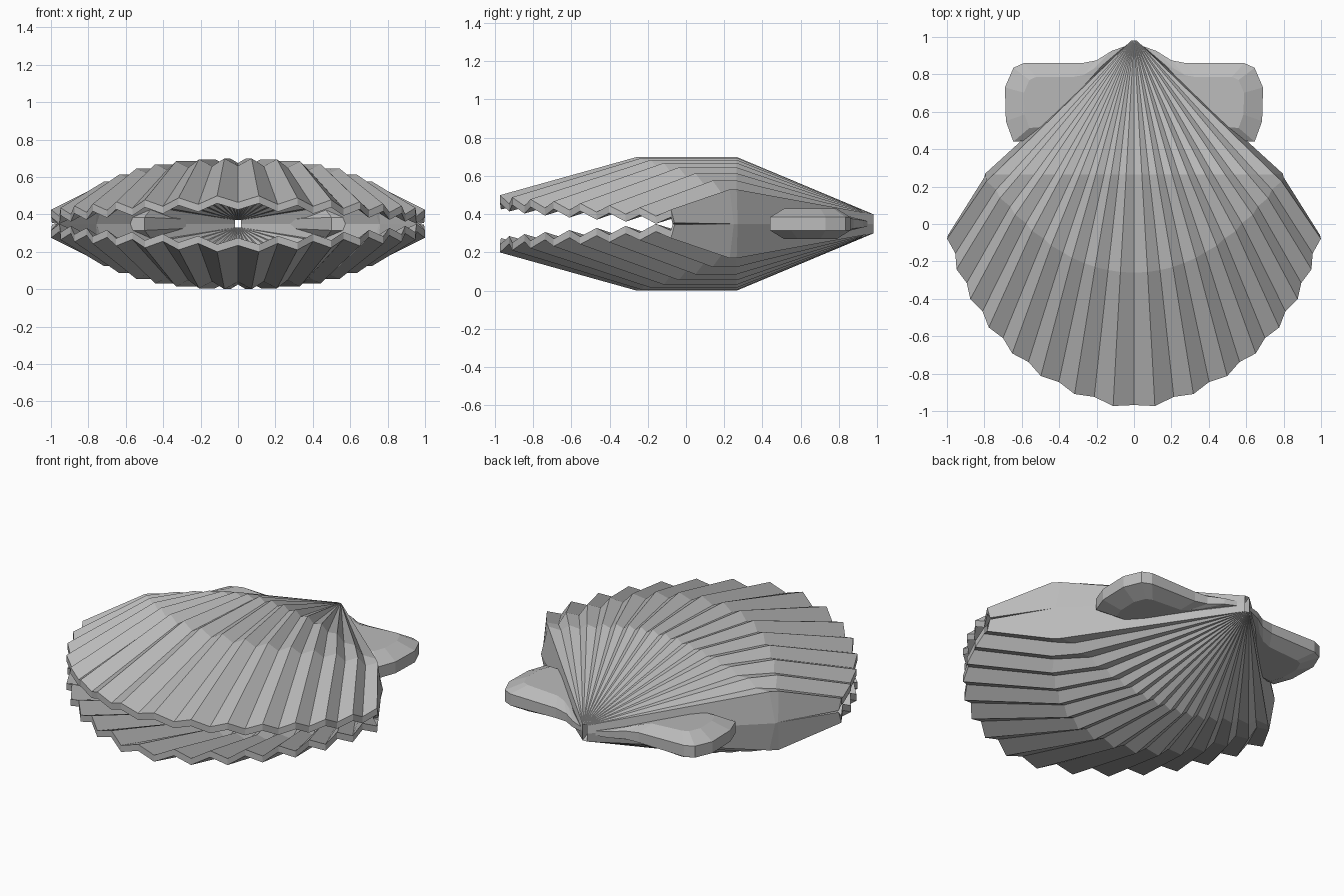
import bpy, bmesh
from math import sin, cos, radians

default = bpy.data.objects.get("Cube")
if default:
    bpy.data.objects.remove(default, do_unlink=True)

MID = 0.35      # height of the plane between the two valves
LAST = 16       # rib columns on each side; odd ones are ridges
HINGE_Y = 0.98

shell_grey = bpy.data.materials.new("shell_grey")
shell_grey.use_nodes = True
shell_grey.diffuse_color = (0.5, 0.5, 0.5, 1)
bsdf = next(n for n in shell_grey.node_tree.nodes if n.type == 'BSDF_PRINCIPLED')
bsdf.inputs["Base Color"].default_value = (0.5, 0.5, 0.5, 1)
bsdf.inputs["Roughness"].default_value = 0.8


def finish(name, bm):
    bmesh.ops.recalc_face_normals(bm, faces=bm.faces[:])
    mesh = bpy.data.meshes.new(name)
    bm.to_mesh(mesh)
    bm.free()
    mesh.materials.append(shell_grey)
    obj = bpy.data.objects.new(name, mesh)
    bpy.context.collection.objects.link(obj)
    return obj


def outer_profile(j):
    """Hinge, shoulder, belly and rim points of one rib column (x, y, height)."""
    if j == LAST:   # smooth flank meeting the middle plane
        return [(0.015, HINGE_Y, 0), (0.795, 0.27, 0), (0.8, 0.25, 0), (0.995, -0.06, 0.005)]
    t = j / 15
    valley = j % 2 == 0
    a = radians(6.6 * j - 0.06 * j * j)
    r = 0.95 + 0.04 * ((j - 7) / 7) ** 2 - 0.022 * valley
    rim_x, rim_y = r * sin(a), -r * cos(a)
    belly_x = rim_x * (0.65 + 0.14 * t * t)
    belly_y = 0.27 - 0.53 * cos(a)
    shoulder_x = belly_x * (HINGE_Y - 0.265) / (HINGE_Y - belly_y)
    top = 0.35 - 0.17 * t ** 2.2
    return [(0.015 * t, HINGE_Y, 0.05),
            (shoulder_x, 0.265, top - 0.025 * valley),
            (belly_x, belly_y, top - 0.04 * valley),
            (rim_x, rim_y, 0.155 - 0.08 * t - 0.04 * valley)]


def column(j):
    """Closed section of the valve: outer skin, rim wall, inner skin."""
    hinge, shoulder, belly, rim = outer_profile(abs(j))
    flank = abs(j) == LAST

    def inner(p):
        h = 0 if flank else p[2] - 0.05
        return (p[0] * 0.95, HINGE_Y + (p[1] - HINGE_Y) * 0.97, h)

    rim_low = (rim[0], rim[1], 0 if flank else rim[2] - 0.04)
    if flank:
        rim_low = (rim[0] * 0.97, rim[1] - 0.01, 0)
    hinge_in = (hinge[0], 0.92, 0 if flank else 0.02)
    pts = [hinge, shoulder, belly, rim, rim_low, inner(belly), inner(shoulder), hinge_in]
    side = -1 if j < 0 else 1
    return [(side * x, y, h) for x, y, h in pts]


def make_valve(name, up):
    bm = bmesh.new()
    cols = [[bm.verts.new((x, y, MID + up * h)) for x, y, h in column(j)]
            for j in range(-LAST, LAST + 1)]
    n = len(cols[0])
    for a, b in zip(cols, cols[1:]):
        for k in range(n):
            m = (k + 1) % n
            bm.faces.new((a[k], a[m], b[m], b[k]))
    bm.faces.new(cols[0])
    bm.faces.new(cols[-1])
    return finish(name, bm)


make_valve("upper_valve", 1)
make_valve("lower_valve", -1)

# Ears beside the hinge: a thin edge band swelling to a thicker middle
EAR = [(0.05, 0.95), (0.12, 0.925), (0.2, 0.875), (0.28, 0.86), (0.59, 0.86),
       (0.645, 0.835), (0.69, 0.73), (0.685, 0.55), (0.645, 0.44), (0.5, 0.45)]
CENTRE = (0.4, 0.65)


def make_ear(name, side):
    bm = bmesh.new()

    def loop(scale, h):
        return [bm.verts.new((side * (CENTRE[0] + (x - CENTRE[0]) * scale),
                              CENTRE[1] + (y - CENTRE[1]) * scale,
                              MID + h * min(1, 0.3 + x * 2)))
                for x, y in EAR]

    loops = [loop(0.65, -0.08), loop(1, -0.035), loop(1, 0.035), loop(0.65, 0.08)]
    n = len(EAR)
    for a, b in zip(loops, loops[1:]):
        for k in range(n):
            m = (k + 1) % n
            bm.faces.new((a[k], a[m], b[m], b[k]))
    bm.faces.new(loops[0])
    bm.faces.new(loops[-1])
    return finish(name, bm)


make_ear("left_ear", 1)
make_ear("right_ear", -1)
